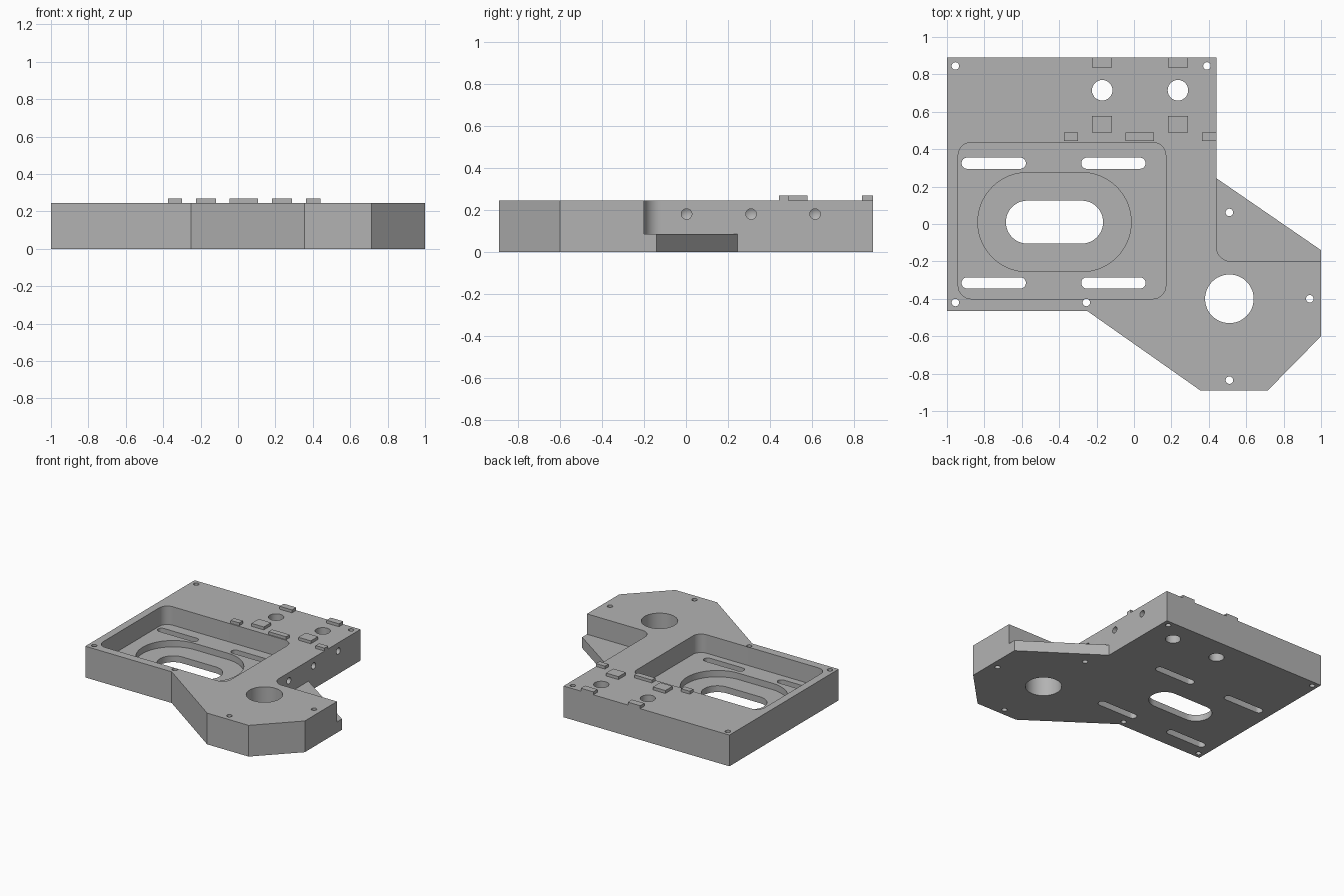
import bpy, bmesh, math
from mathutils import Matrix, Vector

cube = bpy.data.objects.get("Cube")
if cube:
    bpy.data.objects.remove(cube, do_unlink=True)

TOP, FLOOR, RECESS, LEDGE = 0.245, 0.1, 0.05, 0.085
THROUGH, ABOVE = -0.1, 0.4

grey = bpy.data.materials.new("machined grey")
grey.use_nodes = True
colour = (0.45, 0.45, 0.45, 1)
grey.diffuse_color = colour
grey.node_tree.nodes["Principled BSDF"].inputs["Base Color"].default_value = colour


def to_object(name, bm):
    bmesh.ops.recalc_face_normals(bm, faces=bm.faces)
    mesh = bpy.data.meshes.new(name)
    bm.to_mesh(mesh)
    bm.free()
    mesh.materials.append(grey)
    obj = bpy.data.objects.new(name, mesh)
    bpy.context.collection.objects.link(obj)
    return obj


def prism(name, points, z0, z1):
    """Extrude a flat outline from z0 to z1."""
    bm = bmesh.new()
    verts = [bm.verts.new((x, y, z0)) for x, y in points]
    face = bm.faces.new(verts)
    up = bmesh.ops.extrude_face_region(bm, geom=[face])["geom"]
    bmesh.ops.translate(bm, vec=(0, 0, z1 - z0),
                        verts=[v for v in up if isinstance(v, bmesh.types.BMVert)])
    return to_object(name, bm)


def rounded(cx, cy, hx, hy, r, steps=12):
    """Rounded rectangle; becomes a slot or a circle when r fills it."""
    points = []
    for k, (sx, sy) in enumerate([(1, 1), (-1, 1), (-1, -1), (1, -1)]):
        for i in range(steps + 1):
            a = math.pi / 2 * (k + i / steps)
            p = Vector((cx + sx * (hx - r) + r * math.cos(a),
                        cy + sy * (hy - r) + r * math.sin(a)))
            if not points or (p - points[-1]).length > 1e-5:
                points.append(p)
    if (points[0] - points[-1]).length < 1e-5:
        points.pop()
    return points


def cut(target, cutter):
    mod = target.modifiers.new("cut", "BOOLEAN")
    mod.operation = "DIFFERENCE"
    mod.solver = "EXACT"
    mod.object = cutter
    bpy.context.view_layer.objects.active = target
    bpy.ops.object.modifier_apply(modifier=mod.name)
    bpy.data.objects.remove(cutter, do_unlink=True)


def cut_shape(points, z0):
    cut(body, prism("cutter", points, z0, ABOVE))


# Plate with its angled arm
body = prism("base_plate", [
    (-1, 0.89), (-1, -0.465), (-0.25, -0.465), (0.355, -0.89), (0.715, -0.89),
    (1, -0.6), (1, -0.14), (0.44, 0.245), (0.44, 0.89)], 0, TOP)

# Lowered ledge with a filleted inner corner
r = 0.08
fillet = [(0.44 + r - r * math.cos(a), -0.2 + r - r * math.sin(a))
          for a in [math.pi / 2 * i / 12 for i in range(13)]]
cut_shape([(0.44, 0.5)] + fillet + [(1.2, -0.2), (1.2, 0.5)], LEDGE)

# Main pocket, oval recess and central slot
cut_shape(rounded(-0.385, 0.018, 0.555, 0.418, 0.07), FLOOR)
cut_shape(rounded(-0.425, 0.01, 0.41, 0.265, 0.265, 20), RECESS)
cut_shape(rounded(-0.425, 0.01, 0.26, 0.115, 0.115), THROUGH)

# Four adjustment slots
for x in (-0.75, -0.11):
    for y in (0.325, -0.315):
        cut_shape(rounded(x, y, 0.172, 0.03, 0.03, 8), THROUGH)

# Bore, pin holes and screw holes
holes = [(0.51, -0.4, 0.13), (-0.17, 0.715, 0.055), (0.235, 0.715, 0.055)]
holes += [(x, y, 0.02) for x, y in [
    (-0.955, 0.845), (0.39, 0.845), (-0.955, -0.42), (-0.255, -0.42),
    (0.51, 0.062), (0.94, -0.4), (0.51, -0.835)]]
for x, y, radius in holes:
    cut_shape(rounded(x, y, radius, radius, radius, 12 if radius > 0.1 else 7), THROUGH)

# Blind drilled holes in the side wall, with pointed ends
for y in (0.003, 0.31, 0.615):
    bm = bmesh.new()
    bmesh.ops.create_cone(bm, cap_ends=True, segments=24, radius1=0.025,
                          radius2=0.025, depth=0.2)
    end = min(bm.faces, key=lambda f: f.calc_center_median().z)
    tip = bmesh.ops.poke(bm, faces=[end])["verts"][0]
    tip.co.z -= 0.015
    bmesh.ops.transform(bm, verts=bm.verts, matrix=Matrix.Translation((0.44, y, 0.18))
                        @ Matrix.Rotation(math.pi / 2, 4, "Y"))
    cut(body, to_object("cutter", bm))

# Raised locating pads
pads = [(x0, x1, y0, y1) for x0, x1 in [(-0.225, -0.118), (0.182, 0.29)]
        for y0, y1 in [(0.838, 0.89), (0.488, 0.578)]]
pads += [(x0, x1, 0.444, 0.488)
         for x0, x1 in [(-0.375, -0.3), (-0.045, 0.107), (0.363, 0.44)]]
for i, (x0, x1, y0, y1) in enumerate(pads):
    prism(f"locating_pad_{i + 1}", [(x0, y0), (x1, y0), (x1, y1), (x0, y1)], TOP, 0.268)

# Smooth the bores and corners, keep machined edges sharp
bpy.ops.object.select_all(action="DESELECT")
body.select_set(True)
bpy.context.view_layer.objects.active = body
bpy.ops.object.shade_smooth_by_angle(angle=math.radians(25))
